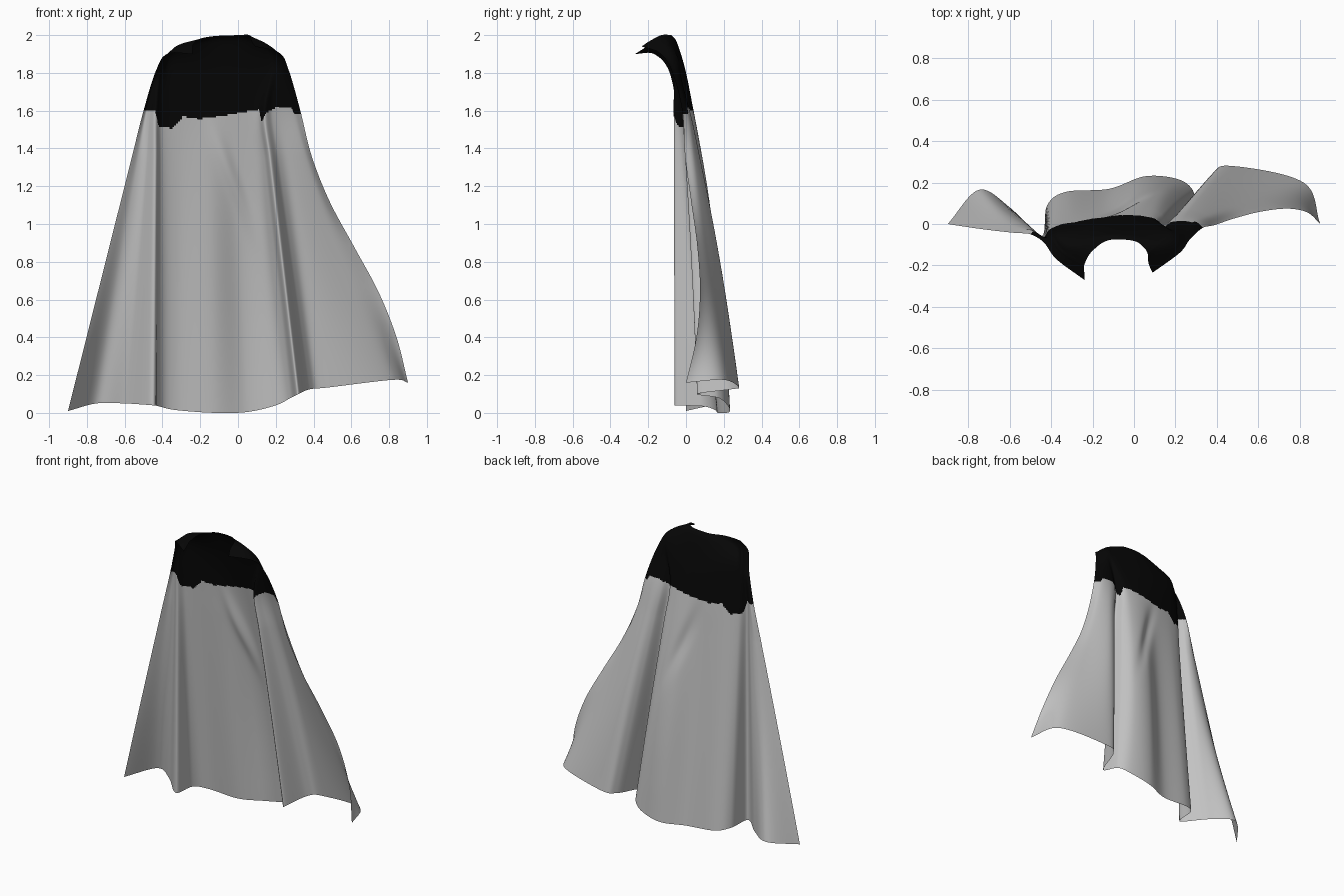
import bpy
import math
from mathutils import Vector

cube = bpy.data.objects.get("Cube")
if cube:
    bpy.data.objects.remove(cube, do_unlink=True)


def make_material(name, value, roughness):
    material = bpy.data.materials.new(name)
    material.use_nodes = True
    color = (value, value, value, 1)
    material.diffuse_color = color
    shader = material.node_tree.nodes["Principled BSDF"]
    shader.inputs["Base Color"].default_value = color
    shader.inputs["Roughness"].default_value = roughness
    return material


def spline(points, position):
    """Catmull-Rom point at a position from 0 to 1 along the list."""
    last = len(points) - 1
    scaled = min(max(position, 0), 1) * last
    i = min(int(scaled), last - 1)
    t = scaled - i
    b, c = points[i], points[i + 1]
    a = points[i - 1] if i > 0 else b * 2 - c
    d = points[i + 2] if i + 2 <= last else c * 2 - b
    return 0.5 * (b * 2 + (c - a) * t + (a * 2 - b * 5 + c * 4 - d) * t**2
                  + (b * 3 - a - c * 3 + d) * t**3)


def bell(value, center, width):
    return math.exp(-((value - center) / width) ** 2)


def vectors(rows):
    return [Vector(row) for row in rows]


# Pleat lines, from the cape's right edge to its left edge
hem = vectors([
    (-.9, 0, .01), (-.75, .165, .05), (-.6, .08, .05), (-.45, -.06, .04),
    (-.42, .09, .035), (-.33, .155, .015), (-.12, .17, 0), (.05, .23, .005),
    (.2, .22, .04), (.28, .17, .08), (.32, .06, .1), (.38, .24, .125),
    (.48, .28, .135), (.82, .2, .175), (.9, 0, .16)])
chest = vectors([(x, y, 1.6) for x, y in [
    (-.5, -.05), (-.485, -.035), (-.465, -.045), (-.435, -.065), (-.4, -.03),
    (-.31, 0), (-.15, .03), (-.03, .04), (.06, .035), (.11, .02),
    (.14, -.02), (.18, .01), (.23, .02), (.29, .01), (.33, -.02)]])

# Shoulder and neckline curves
yoke = vectors([(-.435, -.09, 1.81), (-.33, -.03, 1.84), (-.08, 0, 1.8),
                (.17, -.03, 1.84), (.27, -.075, 1.81)])
shoulder = vectors([(-.375, -.17, 1.9), (-.3, -.085, 1.945),
                    (-.08, -.045, 1.955), (.13, -.085, 1.955),
                    (.22, -.14, 1.905)])
neck = vectors([(-.24, -.27, 1.9), (-.235, -.18, 1.955), (-.18, -.11, 1.99),
                (-.12, -.078, 1.995), (0, -.082, 2), (.06, -.13, 2),
                (.07, -.19, 1.97), (.09, -.235, 1.94)])


def pleat_line(low, high):
    """Control points of one pleat, hem to neckline."""
    points = []
    steps = 6
    left_edge = bell(low.x, 0.9, 0.04)
    left_fold = bell(low.x, 0.82, 0.04)
    left_panel = bell(low.x, 0.46, 0.07)
    back_swell = bell(low.x, 0.13, 0.13)
    right_fold = bell(low.x, -0.75, 0.1)
    for i in range(steps):
        drop = 1 - i / steps
        arch = math.sin(math.pi * drop)
        point = high.lerp(low, drop)
        # The left edge flares out and curls back beside its fold
        point.x -= 0.04 * left_edge * math.sin(2 * math.pi * drop)
        point.x -= 0.04 * left_fold * arch
        point.y += 0.14 * left_edge * drop * arch
        point.y += (0.045 * back_swell + 0.02 * left_panel
                    - 0.04 * right_fold) * arch
        points.append(point)
    across = (high.x - chest[0].x) / (chest[-1].x - chest[0].x)
    points.append(high.copy())
    points += [spline(curve, across) for curve in (yoke, shoulder, neck)]
    return points


lines = [pleat_line(low, high) for low, high in zip(hem, chest)]
columns, rows = 168, 240
vertices = []
for j in range(rows + 1):
    ring = [spline(line, j / rows) for line in lines]
    for i in range(columns + 1):
        point = spline(ring, i / columns)
        # Soft crease slanting down below the upper back
        crease = 0.0 - 0.35 * (point.z - 1.15)
        point.y -= (0.02 * bell(point.z, 1.25, 0.22)
                    * bell(point.x, crease, 0.04))
        vertices.append(point)

faces = []
for j in range(rows):
    for i in range(columns):
        a = j * (columns + 1) + i
        faces.append((a, a + 1, a + columns + 2, a + columns + 1))

mesh = bpy.data.meshes.new("cape")
mesh.from_pydata(vertices, [], faces)
mesh.materials.append(make_material("grey cloth", 0.54, 0.8))
mesh.materials.append(make_material("black cloth", 0.002, 0.9))

# Uneven lower border of the dark yoke
border = [(-.6, 1.6), (-.44, 1.6), (-.42, 1.52), (-.35, 1.505), (-.29, 1.57),
          (-.2, 1.555), (.11, 1.605), (.125, 1.54), (.15, 1.59),
          (.2, 1.615), (.28, 1.615), (.3, 1.585), (.4, 1.58)]


def border_height(x):
    for (x1, z1), (x2, z2) in zip(border, border[1:]):
        if x <= x2:
            return z1 + (z2 - z1) * (x - x1) / (x2 - x1)
    return border[-1][1]


for face in mesh.polygons:
    face.material_index = int(face.center.z > border_height(face.center.x))

cape = bpy.data.objects.new("cape", mesh)
bpy.context.collection.objects.link(cape)
bpy.context.view_layer.objects.active = cape
cape.select_set(True)
bpy.ops.object.shade_smooth_by_angle(angle=math.radians(60))
